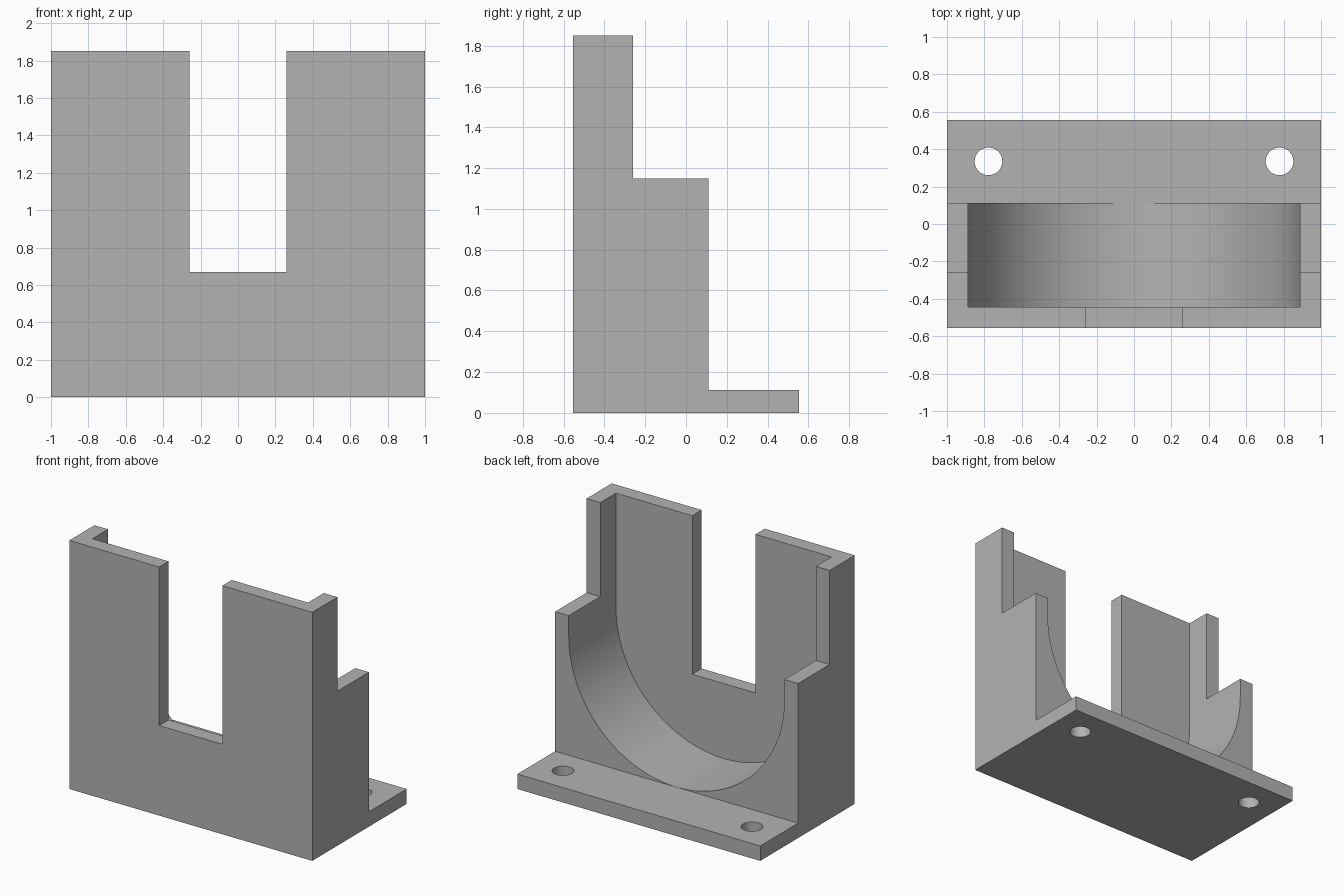
import bpy, bmesh, math
from mathutils import Vector

cube = bpy.data.objects.get("Cube")
if cube:
    bpy.data.objects.remove(cube, do_unlink=True)

grey = bpy.data.materials.new("plain grey")
grey.use_nodes = True
colour = (0.45, 0.45, 0.45, 1)
grey.diffuse_color = colour
grey.node_tree.nodes["Principled BSDF"].inputs["Base Color"].default_value = colour


def prism(name, outline, offset):
    """Extrude a closed 3D outline along an offset."""
    bm = bmesh.new()
    face = bm.faces.new([bm.verts.new(p) for p in outline])
    result = bmesh.ops.extrude_face_region(bm, geom=[face])
    moved = [v for v in result["geom"] if isinstance(v, bmesh.types.BMVert)]
    bmesh.ops.translate(bm, verts=moved, vec=Vector(offset))
    bmesh.ops.recalc_face_normals(bm, faces=bm.faces)
    mesh = bpy.data.meshes.new(name)
    bm.to_mesh(mesh)
    bm.free()
    mesh.materials.append(grey)
    obj = bpy.data.objects.new(name, mesh)
    bpy.context.collection.objects.link(obj)
    return obj


def circle(radius, steps, start, sweep):
    return [(radius * math.cos(start + sweep * i / steps),
             radius * math.sin(start + sweep * i / steps)) for i in range(steps + 1)]


# Stepped bracket body with its mounting flange
FRONT, BACK, WALL = -0.555, 0.555, 0.111
side = [(FRONT, 0), (BACK, 0), (BACK, WALL), (WALL, WALL), (WALL, 1.15),
        (-0.26, 1.15), (-0.26, 1.85), (FRONT, 1.85)]
bracket = prism("bracket", [(-1, y, z) for y, z in side], (2, 0, 0))

# Round-bottomed pocket, open at the top and back
arc = [(x, 1.0 + z) for x, z in circle(0.888, 64, math.pi, math.pi)]
pocket = arc + [(0.888, 2.1), (-0.888, 2.1)]
cutters = [prism("pocket_cutter", [(x, -0.445, z) for x, z in pocket], (0, 1.2, 0))]

# Slot in the front wall
slot = [(-0.26, 0.67), (0.26, 0.67), (0.26, 2.1), (-0.26, 2.1)]
cutters.append(prism("slot_cutter", [(x, -0.7, z) for x, z in slot], (0, 0.4, 0)))

# Screw holes in the flange
for name, cx in (("right", -0.778), ("left", 0.778)):
    ring = circle(0.074, 40, 0, 2 * math.pi)[:-1]
    cutters.append(prism(name + "_hole_cutter",
                         [(cx + x, 0.335 + y, -0.1) for x, y in ring], (0, 0, 0.4)))

for cutter in cutters:
    cut = bracket.modifiers.new(cutter.name, "BOOLEAN")
    cut.operation = "DIFFERENCE"
    cut.solver = "EXACT"
    cut.object = cutter

# Bake the cuts, then remove the helpers
bpy.context.view_layer.update()
final = bpy.data.meshes.new_from_object(
    bracket.evaluated_get(bpy.context.evaluated_depsgraph_get()))
bracket.modifiers.clear()
bracket.data = final
final.name = "bracket"
final.materials.clear()
final.materials.append(grey)
for cutter in cutters:
    bpy.data.objects.remove(cutter, do_unlink=True)

bpy.ops.object.select_all(action="DESELECT")
bracket.select_set(True)
bpy.context.view_layer.objects.active = bracket
bpy.ops.object.shade_smooth_by_angle(angle=math.radians(30))
